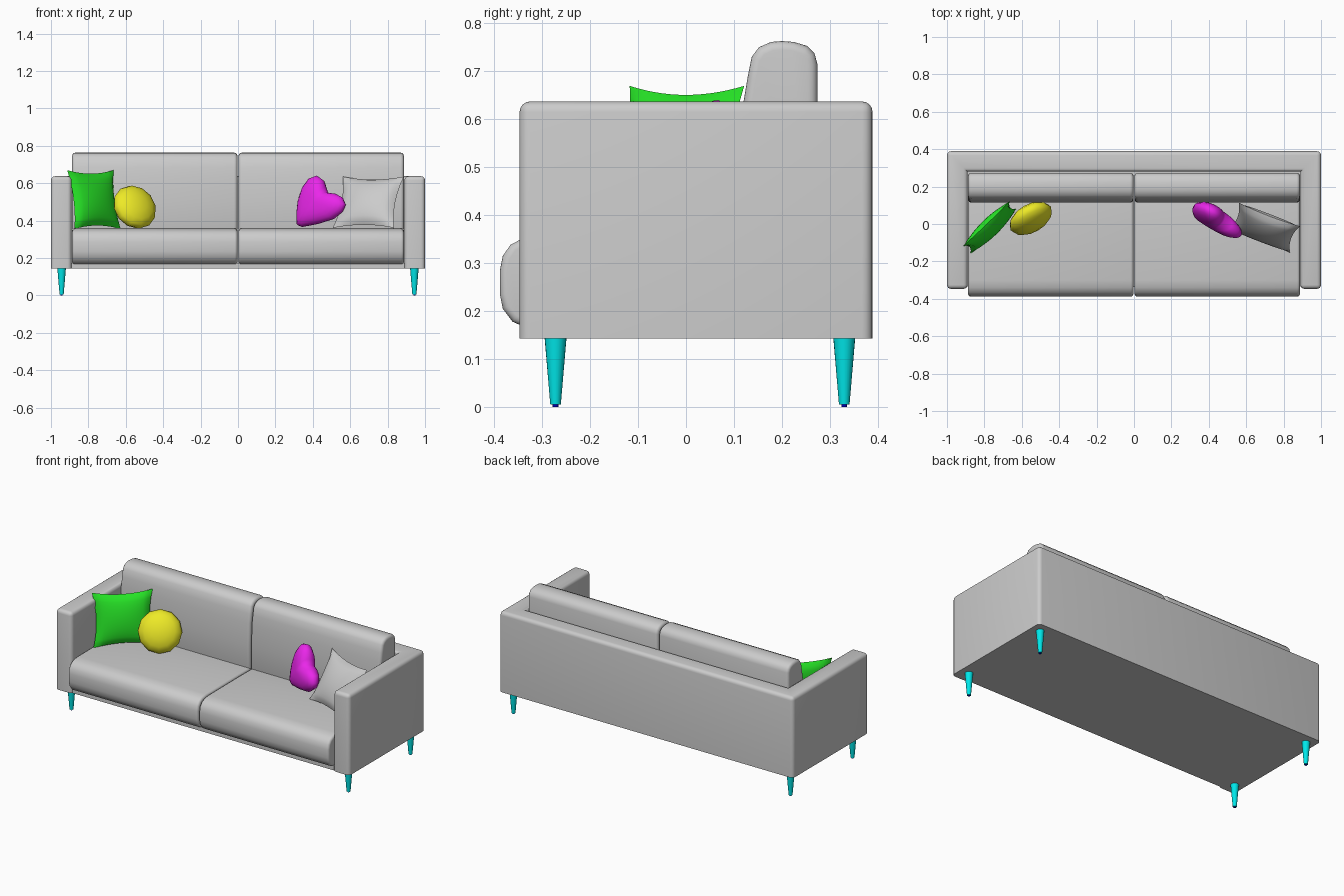
import bpy, bmesh, math
from mathutils import Matrix, Vector

if "Cube" in bpy.data.objects:
    bpy.data.objects.remove(bpy.data.objects["Cube"])


def finish(name, bm, color=None, matrix=None, angle=40):
    """Turn a bmesh into a smooth-shaded object."""
    bmesh.ops.recalc_face_normals(bm, faces=bm.faces)
    me = bpy.data.meshes.new(name)
    bm.to_mesh(me)
    bm.free()
    ob = bpy.data.objects.new(name, me)
    bpy.context.collection.objects.link(ob)
    if matrix:
        ob.matrix_world = matrix
    if color:
        mat = bpy.data.materials.new(name + "_colour")
        mat.diffuse_color = (*color, 1)
        mat.use_nodes = True
        mat.node_tree.nodes["Principled BSDF"].inputs["Base Color"].default_value = mat.diffuse_color
        me.materials.append(mat)
    bpy.ops.object.select_all(action='DESELECT')
    ob.select_set(True)
    bpy.context.view_layer.objects.active = ob
    bpy.ops.object.shade_smooth_by_angle(angle=math.radians(angle))
    return ob


def prism(name, pts, axis, a, b, bevel=0.0, floor=None):
    """Extrude a profile along an axis and round its sharp convex edges."""
    def place(p, t):
        return (t, p[0], p[1]) if axis == 'X' else (p[0], p[1], t)
    bm = bmesh.new()
    lo = [bm.verts.new(place(p, a)) for p in pts]
    hi = [bm.verts.new(place(p, b)) for p in pts]
    n = len(pts)
    bm.faces.new(lo)
    bm.faces.new(hi)
    for i in range(n):
        j = (i + 1) % n
        bm.faces.new((lo[i], lo[j], hi[j], hi[i]))
    bmesh.ops.recalc_face_normals(bm, faces=bm.faces)
    if bevel:
        edges = [e for e in bm.edges if e.calc_face_angle_signed() > math.radians(60)
                 and not (floor is not None and all(abs(v.co.z - floor) < 1e-4 for v in e.verts))]
        bmesh.ops.bevel(bm, geom=edges, offset=bevel, offset_type='OFFSET', segments=4,
                        profile=0.5, affect='EDGES', clamp_overlap=False)
    return finish(name, bm)


def pose(loc, turn, lean):
    """Stand a cushion up, turned about z and leaning back."""
    return (Matrix.Translation(loc) @ Matrix.Rotation(math.radians(turn), 4, 'Z')
            @ Matrix.Rotation(math.radians(-lean), 4, 'X'))


# Frame: arms and back in one U, with a base panel between them
Z0, Z1 = 0.143, 0.637
frame = [(-1, -0.347), (-0.89, -0.347), (-0.89, 0.28), (0.89, 0.28),
         (0.89, -0.347), (1, -0.347), (1, 0.389), (-1, 0.389)]
prism("arms_and_back", frame, 'Z', Z0, Z1, 0.022, Z0)
prism("base", [(-0.89, -0.338), (0.89, -0.338), (0.89, 0.28), (-0.89, 0.28)], 'Z', Z0, 0.172)

# Seat and back cushions
seat = [(-0.335, 0.166), (-0.362, 0.178), (-0.382, 0.205), (-0.388, 0.235), (-0.388, 0.285),
        (-0.382, 0.315), (-0.366, 0.338), (-0.34, 0.352), (-0.3, 0.358), (0, 0.36),
        (0.27, 0.358), (0.27, 0.166)]
back = [(0.116, 0.34), (0.114, 0.5), (0.119, 0.63), (0.128, 0.685), (0.137, 0.73),
        (0.152, 0.75), (0.177, 0.761), (0.2, 0.763), (0.225, 0.761), (0.252, 0.753),
        (0.268, 0.737), (0.274, 0.715), (0.274, 0.34)]
for side, a, b in (("left", -0.887, -0.003), ("right", 0.003, 0.887)):
    prism("seat_cushion_" + side, seat, 'X', a, b, 0.015)
    prism("back_cushion_" + side, back, 'X', a, b, 0.018)


# Tapered legs with small foot pads
def cone(name, x, y, z0, z1, r0, r1, color):
    bm = bmesh.new()
    bmesh.ops.create_cone(bm, cap_ends=True, segments=20, radius1=r0, radius2=r1, depth=z1 - z0)
    bmesh.ops.translate(bm, verts=bm.verts, vec=(x, y, (z0 + z1) / 2))
    finish(name, bm, color)


for row, y in (("front", -0.272), ("back", 0.33)):
    for side, x in (("left", -0.943), ("right", 0.943)):
        cone(f"{row}_leg_{side}", x, y, 0.005, 0.146, 0.011, 0.023, (0, 0.8, 0.82))
        cone(f"{row}_foot_{side}", x, y, 0, 0.007, 0.006, 0.006, (0, 0, 0.5))


# Square pillows with pinched edges
def pillow(name, w, h, t, matrix, color=None, n=14):
    bm = bmesh.new()
    bmesh.ops.create_grid(bm, x_segments=n, y_segments=n, size=1)
    dup = bmesh.ops.duplicate(bm, geom=bm.faces[:] + bm.edges[:] + bm.verts[:])
    flipped = {g for g in dup["geom"] if isinstance(g, bmesh.types.BMVert)}
    for v in bm.verts:
        u, k = v.co.x, v.co.y
        puff = max(0, (1 - u * u) * (1 - k * k)) ** 0.55
        v.co = Vector((w * u * (1 - 0.12 * (1 - k * k)),
                       t * puff * (1 if v in flipped else -1),
                       h * k * (1 - 0.12 * (1 - u * u))))
    bmesh.ops.remove_doubles(bm, verts=bm.verts, dist=1e-4)
    finish(name, bm, color, matrix, 60)


pillow("green_pillow", 0.172, 0.16, 0.045, pose((-0.77, -0.018, 0.512), 44, 10), (0.02, 0.8, 0.02))
pillow("grey_pillow", 0.175, 0.157, 0.05, pose((0.697, -0.02, 0.498), -21, 29))

# Round pillow: flattened low-poly ball
bm = bmesh.new()
bmesh.ops.create_uvsphere(bm, u_segments=12, v_segments=8, radius=1)
bmesh.ops.transform(bm, verts=bm.verts, matrix=Matrix.Diagonal((0.125, 0.06, 0.125, 1))
                    @ Matrix.Rotation(math.pi / 2, 4, 'X'))
finish("round_pillow", bm, (0.85, 0.82, 0.02), pose((-0.552, 0.03, 0.472), 30, 25), 60)

# Heart pillow: outline rings inflated to a dome on both sides
outline = [(0.325, 0.372), (0.317, 0.43), (0.318, 0.5), (0.335, 0.575), (0.367, 0.625),
           (0.405, 0.64), (0.44, 0.617), (0.457, 0.575), (0.472, 0.547), (0.515, 0.543),
           (0.555, 0.522), (0.575, 0.485), (0.562, 0.447), (0.515, 0.405), (0.43, 0.378),
           (0.35, 0.362)]
bm = bmesh.new()
rings = []
for i in range(1, 12):
    a = math.pi * i / 12
    s, d = math.sin(a) ** 0.8, -0.055 * math.cos(a)
    rings.append([bm.verts.new(((x - 0.43) / 0.86 * s, d, (z - 0.49) * s)) for x, z in outline])
for p, q in zip(rings, rings[1:]):
    for i in range(len(p)):
        j = (i + 1) % len(p)
        bm.faces.new((p[i], p[j], q[j], q[i]))
for ring, d in ((rings[0], -0.056), (rings[-1], 0.056)):
    tip = bm.verts.new((0, d, 0))
    for i in range(len(ring)):
        bm.faces.new((ring[i], ring[(i + 1) % len(ring)], tip))
finish("heart_pillow", bm, (0.82, 0.02, 0.82), pose((0.432, 0.03, 0.492), -33, 10), 70)
